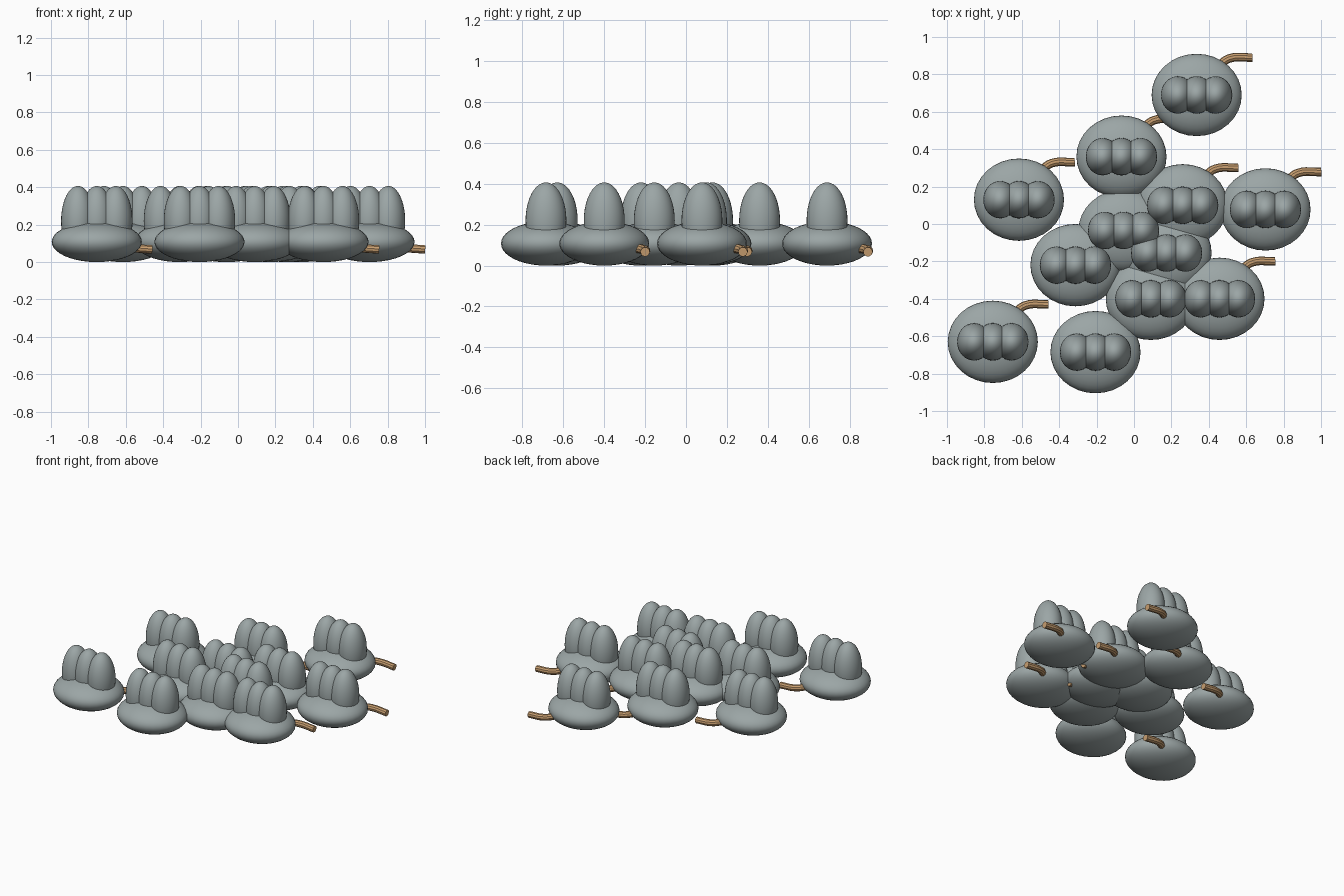
import bpy
from mathutils import Vector

if "Cube" in bpy.data.objects:
    bpy.data.objects.remove(bpy.data.objects["Cube"])


def make_material(name, rgb):
    m = bpy.data.materials.new(name)
    m.diffuse_color = (*rgb, 1)
    m.use_nodes = True
    m.node_tree.nodes["Principled BSDF"].inputs["Base Color"].default_value = m.diffuse_color
    return m


GREY = make_material("stone grey", (0.33, 0.38, 0.38))
TAN = make_material("tan", (0.57, 0.34, 0.16))

# Ground position of each clump
SPOTS = [(-.755, -.63), (-.206, -.685), (-.615, .13), (-.067, .36),
         (.335, .69), (.26, .10), (.703, .078), (-.056, -.035),
         (.174, -.155), (-.313, -.22), (.09, -.40), (.457, -.40)]

# Tail centreline, relative to the clump
TAIL = [(.085, .11, .095), (.125, .16, .085), (.175, .195, .077), (.297, .20, .067)]


def ellipsoid(name, centre, radii):
    bpy.ops.mesh.primitive_uv_sphere_add(segments=32, ring_count=20, location=centre)
    ob = bpy.context.object
    ob.name = name
    ob.scale = radii
    bpy.ops.object.transform_apply(location=False, rotation=False, scale=True)
    bpy.ops.object.shade_smooth()
    ob.data.materials.append(GREY)
    return ob


def tail(name, origin):
    # Bent round stick with closed ends
    cu = bpy.data.curves.new(name, 'CURVE')
    cu.dimensions = '3D'
    cu.bevel_depth = 0.023
    cu.bevel_resolution = 3
    cu.use_fill_caps = True
    cu.resolution_u = 6
    sp = cu.splines.new('BEZIER')
    sp.bezier_points.add(len(TAIL) - 1)
    for bp, p in zip(sp.bezier_points, TAIL):
        bp.co = Vector(p) + origin
        bp.handle_left_type = bp.handle_right_type = 'AUTO'
    ob = bpy.data.objects.new(name, cu)
    bpy.context.collection.objects.link(ob)
    bpy.ops.object.select_all(action='DESELECT')
    ob.select_set(True)
    bpy.context.view_layer.objects.active = ob
    bpy.ops.object.convert(target='MESH')
    bpy.ops.object.shade_smooth_by_angle()
    bpy.context.object.data.materials.append(TAN)


for i, (x, y) in enumerate(SPOTS, 1):
    # Flattened body
    ellipsoid(f"body_{i}", (x, y, .108), (.241, .22, .108))
    # Row of three tall humps
    for k in (-1, 0, 1):
        ellipsoid(f"hump_{i}_{k + 2}", (x + .101 * k, y, .22), (.09, .1, .187))
    # Tail coming out from under the rear
    tail(f"tail_{i}", Vector((x, y, 0)))
